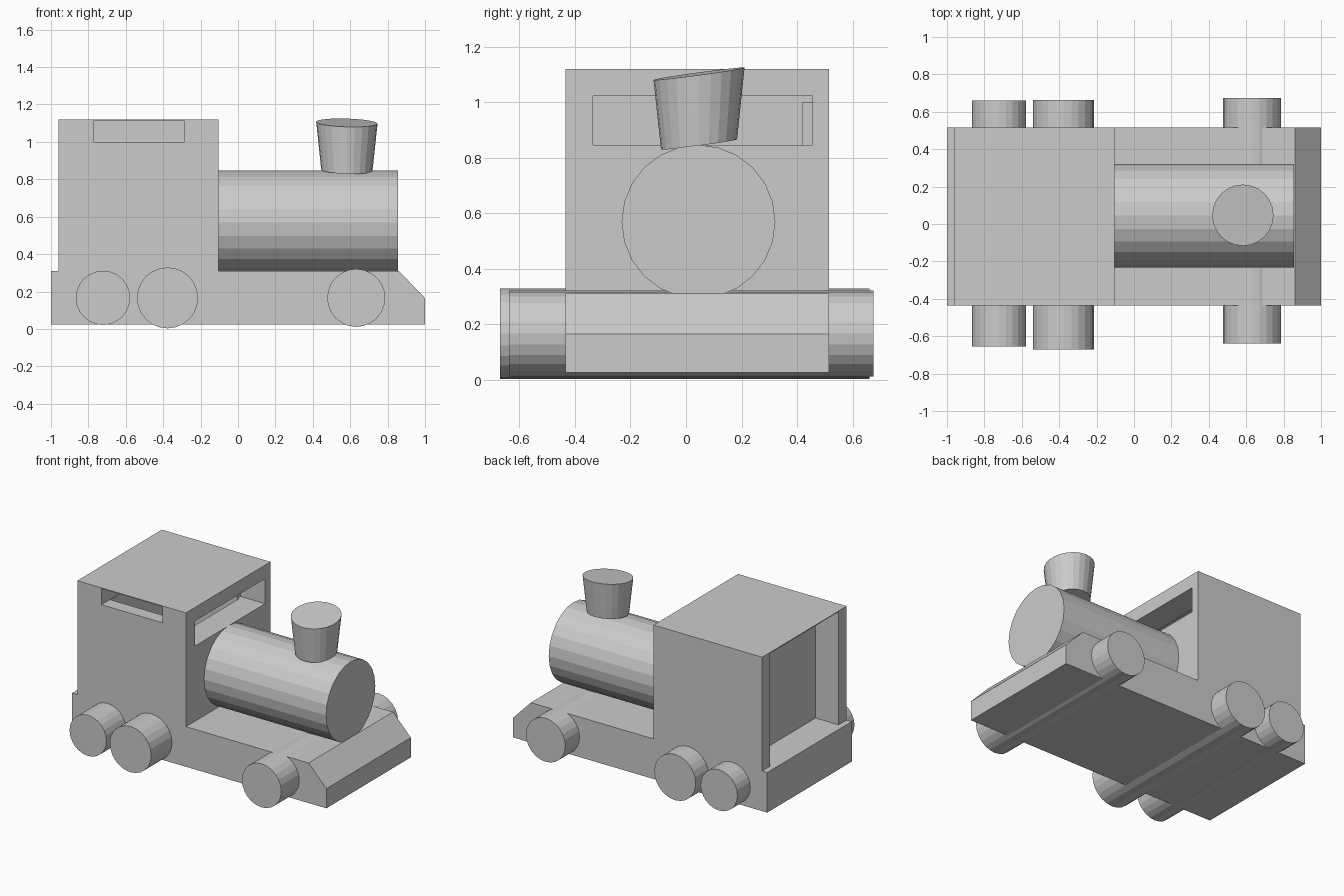
import bpy, bmesh, math
from mathutils import Matrix

if "Cube" in bpy.data.objects:
    bpy.data.objects.remove(bpy.data.objects["Cube"])

Y0, Y1 = -0.435, 0.515          # body sides
YC = 0.045                      # boiler centre line


def finish(name, bm):
    bmesh.ops.recalc_face_normals(bm, faces=bm.faces)
    mesh = bpy.data.meshes.new(name)
    bm.to_mesh(mesh)
    bm.free()
    obj = bpy.data.objects.new(name, mesh)
    bpy.context.collection.objects.link(obj)
    return obj


def box(name, x, y, z):
    bm = bmesh.new()
    bmesh.ops.create_cube(bm, size=1)
    for v in bm.verts:
        for i, (lo, hi) in enumerate((x, y, z)):
            v.co[i] = hi if v.co[i] > 0 else lo
    return finish(name, bm)


def cylinder(name, axis, start, end, radius, centre, sides=24):
    """Cylinder along 'X' or 'Y'; centre holds the other two coordinates."""
    bm = bmesh.new()
    bmesh.ops.create_cone(bm, cap_ends=True, segments=sides, radius1=radius,
                          radius2=radius, depth=end - start)
    mid = (start + end) / 2
    if axis == 'X':
        rot, loc = Matrix.Rotation(math.pi / 2, 4, 'Y'), (mid, *centre)
    else:
        rot, loc = Matrix.Rotation(math.pi / 2, 4, 'X'), (centre[0], mid, centre[1])
    bm.transform(Matrix.Translation(loc) @ rot)
    return finish(name, bm)


def cut(obj, cutter):
    cutter.hide_render = True
    mod = obj.modifiers.new("cut", 'BOOLEAN')
    mod.operation = 'DIFFERENCE'
    mod.solver = 'EXACT'
    mod.object = cutter
    bpy.context.view_layer.objects.active = obj
    bpy.ops.object.modifier_apply(modifier=mod.name)
    bpy.data.objects.remove(cutter)


# Chassis: side profile with sloped nose, extruded across the width
bm = bmesh.new()
profile = [(-1, 0.025), (1, 0.025), (1, 0.165), (0.86, 0.31), (-1, 0.31)]
face = bm.faces.new([bm.verts.new((x, Y0, z)) for x, z in profile])
side = bmesh.ops.extrude_face_region(bm, geom=[face])
bmesh.ops.translate(bm, vec=(0, Y1 - Y0, 0),
                    verts=[g for g in side["geom"] if isinstance(g, bmesh.types.BMVert)])
finish("chassis", bm)

# Cab with thin roof, rear porch, inner room, side slot and front window
cab = box("cab", (-0.96, -0.105), (Y0, Y1), (0.31, 1.12))
cut(cab, box("porch_cutter", (-1.1, -0.778), (-0.345, 0.425), (0.2, 1.114)))
cut(cab, box("room_cutter", (-0.766, -0.286), (-0.34, 0.42), (0.2, 1.06)))
cut(cab, box("side_window_cutter", (-0.77, -0.29), (-0.6, 0.46), (1.0, 1.114)))
cut(cab, box("front_window_cutter", (-0.3, 0.1), (-0.335, 0.455), (0.845, 1.023)))

# Boiler
cylinder("boiler", 'X', -0.105, 0.855, 0.277, (YC, 0.569))

# Flared chimney with slanted ends
bm = bmesh.new()
bmesh.ops.create_cone(bm, cap_ends=True, segments=24, radius1=0.137,
                      radius2=0.164, depth=0.255)
for v in bm.verts:
    v.co.z += 0.135 * v.co.y - 0.03 * v.co.x
bm.transform(Matrix.Translation((0.582, 0.047, 0.975)))
finish("chimney", bm)

# Wheels: rollers running through the chassis
for name, x, radius, y0, y1 in (("rear_wheels", -0.722, 0.145, -0.655, 0.66),
                                ("middle_wheels", -0.377, 0.163, -0.67, 0.662),
                                ("front_wheels", 0.632, 0.155, -0.638, 0.675)):
    cylinder(name, 'Y', y0, y1, radius, (x, 0.166))
